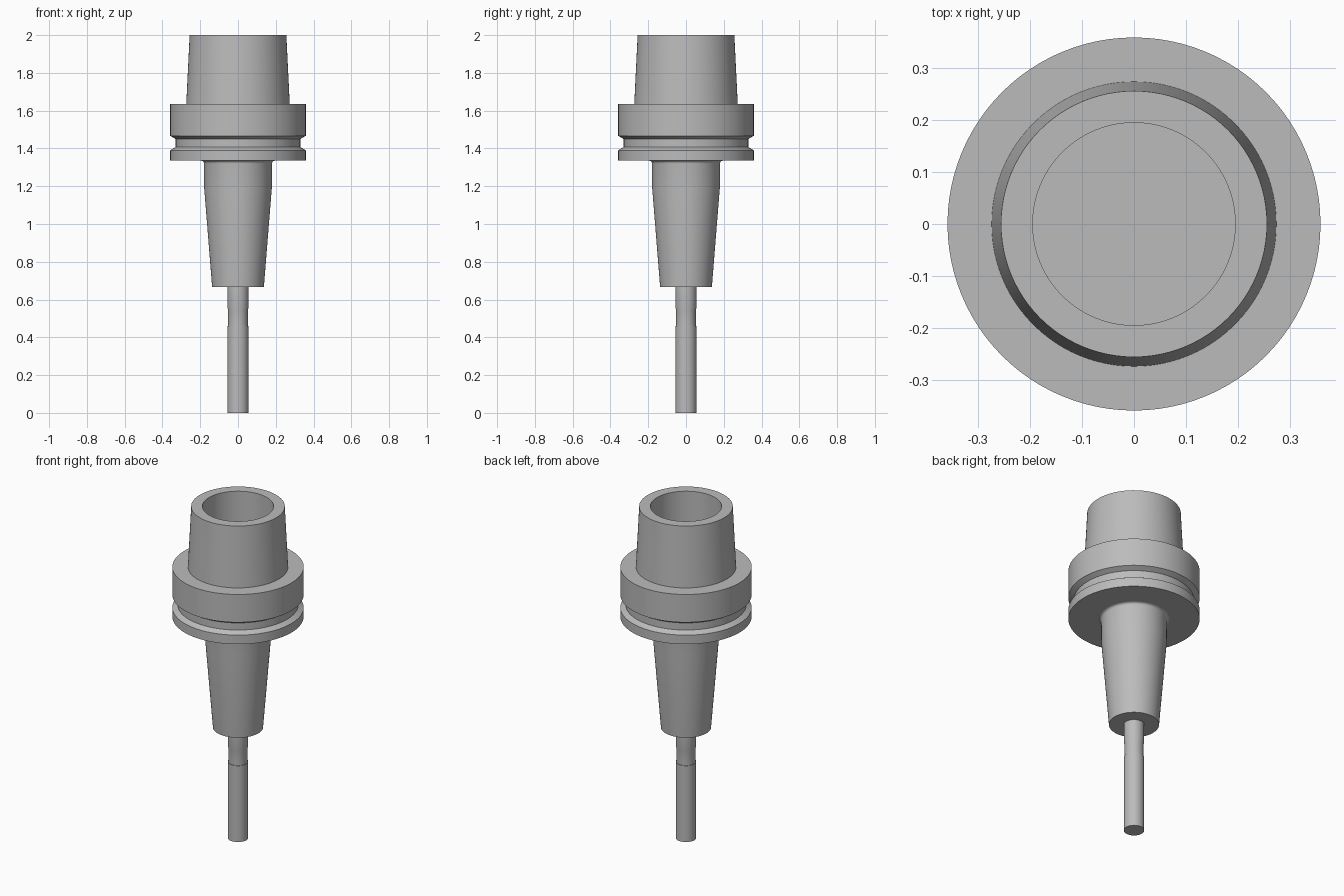
import bpy
import bmesh
import math
from mathutils import Matrix

SEGMENTS = 96

if "Cube" in bpy.data.objects:
    bpy.data.objects.remove(bpy.data.objects["Cube"], do_unlink=True)

steel = bpy.data.materials.new("steel_grey")
steel.use_nodes = True
grey = (0.5, 0.5, 0.5, 1.0)
steel.diffuse_color = grey
steel.node_tree.nodes["Principled BSDF"].inputs["Base Color"].default_value = grey


def lathe(name, profile):
    """Revolve a (radius, height) profile, listed bottom to top, around z."""
    bm = bmesh.new()
    rings = []
    for radius, z in profile:
        ring = bmesh.ops.create_circle(bm, segments=SEGMENTS, radius=radius,
                                       matrix=Matrix.Translation((0, 0, z)))["verts"]
        rings.append(ring)
    for low, high in zip(rings, rings[1:]):
        for i in range(SEGMENTS):
            j = (i + 1) % SEGMENTS
            bm.faces.new((low[i], low[j], high[j], high[i]))
    bm.faces.new(rings[0])
    bm.faces.new(rings[-1])
    bmesh.ops.recalc_face_normals(bm, faces=bm.faces)
    mesh = bpy.data.meshes.new(name)
    bm.to_mesh(mesh)
    bm.free()
    mesh.materials.append(steel)
    obj = bpy.data.objects.new(name, mesh)
    bpy.context.collection.objects.link(obj)
    bpy.ops.object.select_all(action="DESELECT")
    bpy.context.view_layer.objects.active = obj
    obj.select_set(True)
    bpy.ops.object.shade_smooth_by_angle(angle=math.radians(30))
    return obj


# Slim cutting tool with a slightly relieved neck
lathe("cutting_tool", [(0.056, 0), (0.056, 0.46), (0.052, 0.46),
                       (0.052, 0.54), (0.056, 0.56), (0.056, 0.667)])

# Tapered nose, blended into the flange by a small fillet
fillet = 0.015
blend = [(0.18 + fillet * (1 - math.cos(a)), 1.335 - fillet + fillet * math.sin(a))
         for a in (math.radians(18 * k) for k in range(6))]
lathe("tapered_nose", [(0.137, 0.667), (0.179, 1.19)] + blend)

# Flange with gripper groove, hollow taper shank and its blind bore
lathe("flange_and_hollow_shank", [
    (0.359, 1.335), (0.359, 1.39), (0.33, 1.407), (0.33, 1.45),
    (0.359, 1.467), (0.359, 1.635), (0.274, 1.635),
    (0.256, 2.0), (0.195, 2.0), (0.195, 1.635)])
